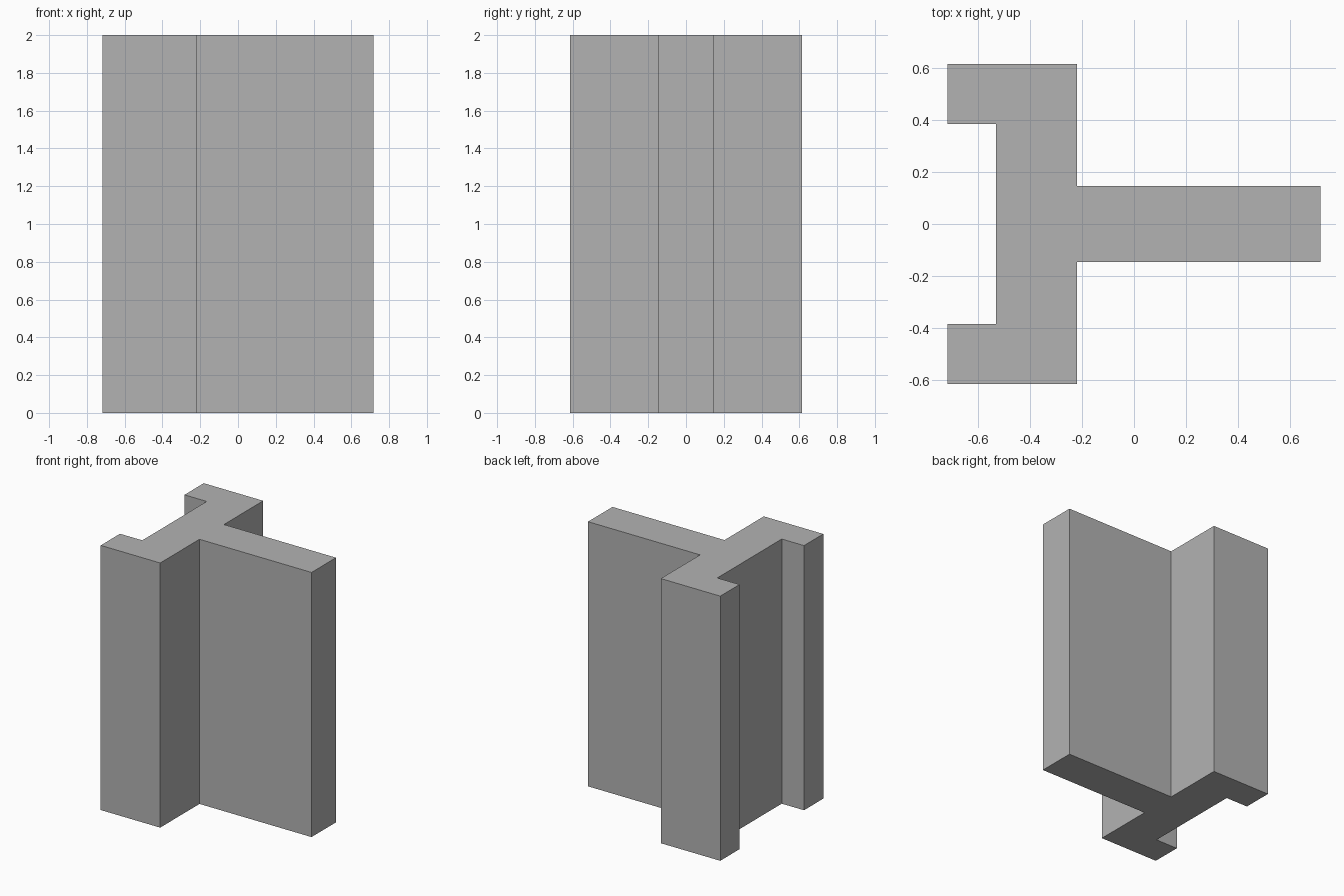
import bpy
import bmesh

cube = bpy.data.objects.get("Cube")
if cube:
    bpy.data.objects.remove(cube, do_unlink=True)

HEIGHT = 2.0

# Plain grey finish
grey = bpy.data.materials.new("plain_grey")
grey.use_nodes = True
colour = (0.45, 0.45, 0.45, 1.0)
grey.diffuse_color = colour
grey.node_tree.nodes["Principled BSDF"].inputs["Base Color"].default_value = colour

# Half of the cross-section, from the web tip round to the recess
half = [(0.717, 0.146), (-0.22, 0.146), (-0.22, 0.615),
        (-0.717, 0.615), (-0.717, 0.385), (-0.531, 0.385)]
profile = half + [(x, -y) for x, y in reversed(half)]


def extrude_profile(name, points, height, material):
    """Make a solid prism from a closed outline."""
    bm = bmesh.new()
    base = bm.faces.new([bm.verts.new((x, y, 0)) for x, y in points])
    result = bmesh.ops.extrude_face_region(bm, geom=[base], use_keep_orig=True)
    top = [v for v in result["geom"] if isinstance(v, bmesh.types.BMVert)]
    bmesh.ops.translate(bm, verts=top, vec=(0, 0, height))
    bmesh.ops.recalc_face_normals(bm, faces=bm.faces)
    mesh = bpy.data.meshes.new(name)
    bm.to_mesh(mesh)
    bm.free()
    mesh.materials.append(material)
    obj = bpy.data.objects.new(name, mesh)
    bpy.context.scene.collection.objects.link(obj)
    return obj


# T-shaped bar with lipped flange
extrude_profile("lipped_t_bar", profile, HEIGHT, grey)
